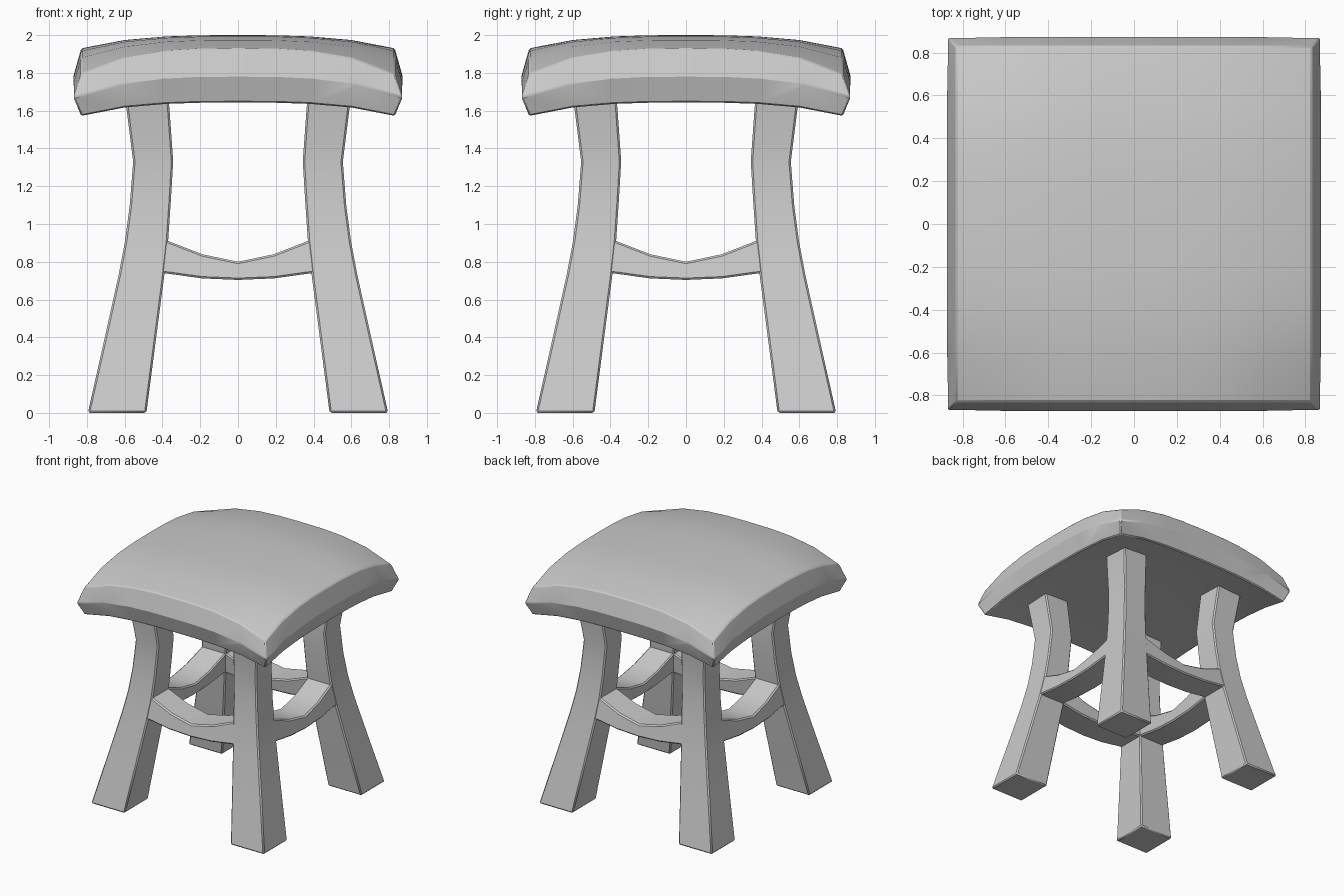
import bpy, bmesh
from math import radians

if "Cube" in bpy.data.objects:
    bpy.data.objects.remove(bpy.data.objects["Cube"])


def lerp(table, t):
    for (a, va), (b, vb) in zip(table, table[1:]):
        if t <= b:
            return va + (vb - va) * (t - a) / (b - a)
    return table[-1][1]


def finish(name, bm, bevel):
    bmesh.ops.recalc_face_normals(bm, faces=bm.faces)
    me = bpy.data.meshes.new(name)
    bm.to_mesh(me)
    bm.free()
    ob = bpy.data.objects.new(name, me)
    bpy.context.collection.objects.link(ob)
    mod = ob.modifiers.new("Bevel", 'BEVEL')
    mod.width = bevel
    mod.segments = 1
    mod.angle_limit = radians(35)
    bpy.ops.object.select_all(action='DESELECT')
    bpy.context.view_layer.objects.active = ob
    ob.select_set(True)
    bpy.ops.object.shade_smooth_by_angle(angle=radians(25))


def loft(name, rings, bevel=0.01):
    bm = bmesh.new()
    vs = [[bm.verts.new(p) for p in ring] for ring in rings]
    n = len(vs[0])
    for a, b in zip(vs, vs[1:]):
        for k in range(n):
            bm.faces.new((a[k], a[(k + 1) % n], b[(k + 1) % n], b[k]))
    bm.faces.new(vs[0])
    bm.faces.new(vs[-1])
    finish(name, bm, bevel)


# Domed seat cushion: top grid, overhanging rim, shallow underside
DROP = [(0, 0), (.2, .001), (.38, .007), (.6, .026), (.83, .07)]


def drop(t):
    return lerp(DROP, abs(t))


half = [.2, .38, .6, .83]
us = [-u for u in reversed(half)] + [0] + half
n = len(us)
bm = bmesh.new()


def grid(z0, s, k):
    g = [[bm.verts.new((x, y, z0 - s * (drop(x) + drop(y)) - k * drop(x) * drop(y)))
          for y in us] for x in us]
    for i in range(n - 1):
        for j in range(n - 1):
            bm.faces.new((g[i][j], g[i + 1][j], g[i + 1][j + 1], g[i][j + 1]))
    return g


top = grid(2.0, 1.0, 13)
bottom = grid(1.665, .32, 10)
m = n - 1
loop = ([(i, 0) for i in range(m)] + [(m, j) for j in range(m)]
        + [(m - i, m) for i in range(m)] + [(0, m - j) for j in range(m)])
rim = []
for i, j in loop:
    x, y = us[i], us[j]
    z = 1.78 - 1.57 * drop(min(abs(x), abs(y)))
    rim.append(bm.verts.new((x * .872 / .83, y * .872 / .83, z)))
for k in range(len(loop)):
    k2 = (k + 1) % len(loop)
    (a, b), (c, d) = loop[k], loop[k2]
    bm.faces.new((top[a][b], top[c][d], rim[k2], rim[k]))
    bm.faces.new((rim[k], rim[k2], bottom[c][d], bottom[a][b]))
finish("seat", bm, .008)

# Four curved, splayed legs
OUTER = [(0, .795), (.4, .705), (.73, .632), (.91, .598), (1.1, .573), (1.33, .555), (1.61, .59), (1.67, .598)]
INNER = [(0, .485), (.4, .433), (.73, .39), (.91, .37), (1.1, .357), (1.33, .343), (1.61, .363), (1.67, .368)]
for sx, nx in ((-1, "left"), (1, "right")):
    for sy, ny in ((-1, "front"), (1, "back")):
        rings = []
        for (z, o), (_, i) in zip(OUTER, INNER):
            rings.append([(sx * a, sy * b, z) for a, b in ((i, i), (o, i), (o, o), (i, o))])
        loft(f"{ny}_{nx}_leg", rings)

# Four sagging stretchers flush with the legs
ARC = [(.45, .935, .742), (.37, .91, .737), (.19, .84, .712), (0, .80, .704)]
stations = [(-x, t, b) for x, t, b in ARC] + [s for s in reversed(ARC[:3])]


def section(t, b):
    return [(lerp(OUTER, t) - .003, t), (lerp(INNER, t) + .003, t),
            (lerp(INNER, b) + .003, b), (lerp(OUTER, b) - .003, b)]


for name, s, swap in (("front", -1, False), ("back", 1, False), ("left", -1, True), ("right", 1, True)):
    rings = [[(s * d, x, z) if swap else (x, s * d, z) for d, z in section(t, b)]
             for x, t, b in stations]
    loft(f"{name}_stretcher", rings)
